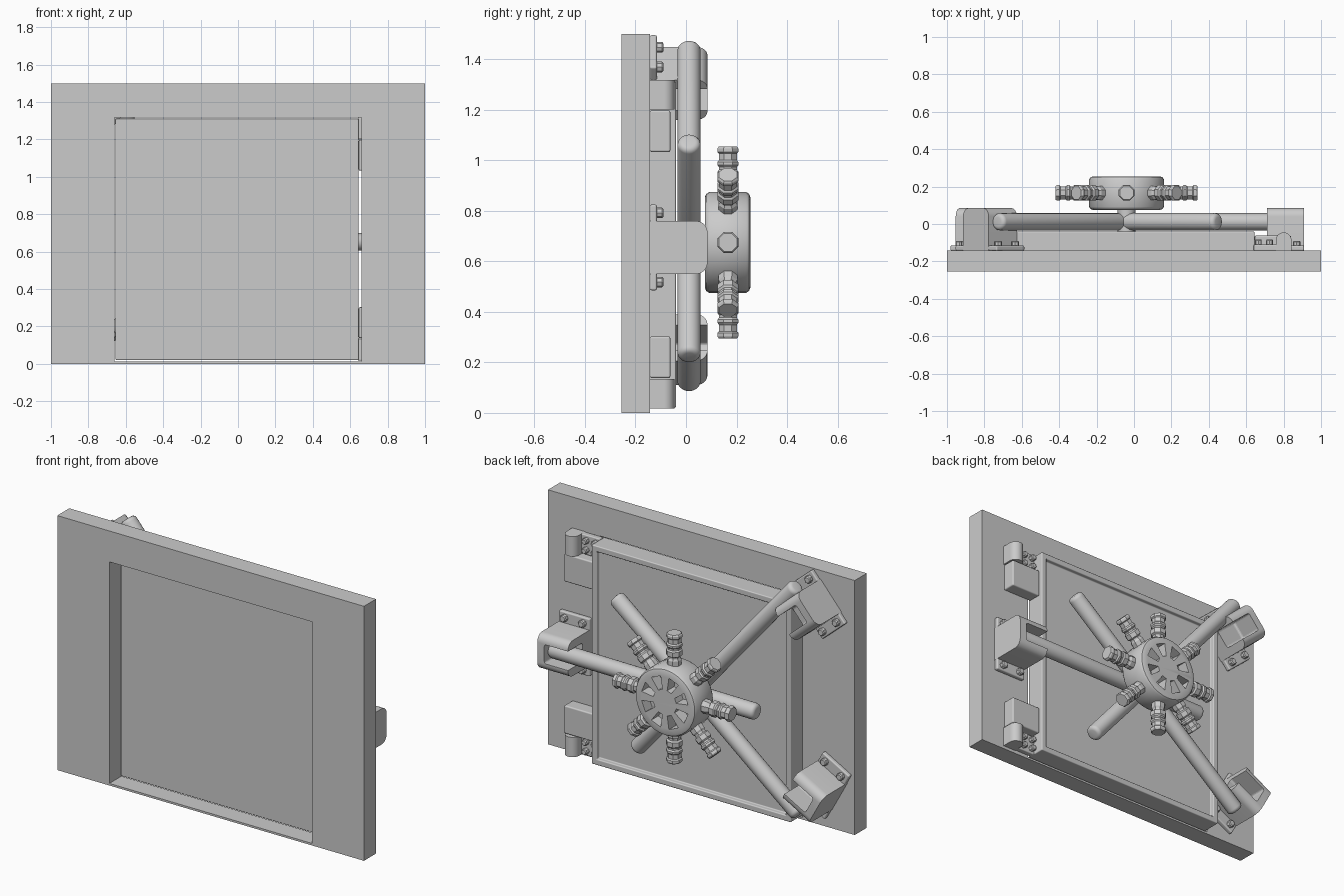
import bpy, bmesh
from math import sin, cos, pi, radians, atan2
from mathutils import Matrix, Vector

if "Cube" in bpy.data.objects:
    bpy.data.objects.remove(bpy.data.objects["Cube"])

HUB = (-0.04, 0.675)
BACK = -0.143          # inner face of the wall


def frame(cx, cz, ang=0.0):
    """Local x runs along ang in the wall plane, local z is world +y."""
    c, s = cos(ang), sin(ang)
    return Matrix(((c, s, 0, cx), (0, 0, 1, 0), (s, -c, 0, cz), (0, 0, 0, 1)))


def along(x, y, z, d):
    return Matrix.Translation((x, y, z)) @ d.to_track_quat('Z', 'Y').to_matrix().to_4x4()


def select(ob):
    bpy.ops.object.select_all(action='DESELECT')
    ob.select_set(True)
    bpy.context.view_layer.objects.active = ob


def bevel_edges(ob, width):
    select(ob)
    m = ob.modifiers.new("bevel", 'BEVEL')
    m.width, m.segments, m.limit_method, m.harden_normals = width, 3, 'ANGLE', True
    bpy.ops.object.modifier_apply(modifier=m.name)


def finish(name, bm, mat=None, bevel=0, smooth=False):
    if mat:
        bm.transform(mat)
    bmesh.ops.recalc_face_normals(bm, faces=bm.faces)
    me = bpy.data.meshes.new(name)
    bm.to_mesh(me)
    bm.free()
    ob = bpy.data.objects.new(name, me)
    bpy.context.collection.objects.link(ob)
    select(ob)
    if bevel:
        bevel_edges(ob, bevel)
    if smooth:
        bpy.ops.object.shade_smooth_by_angle(angle=radians(35))
    return ob


def box(name, lo, hi, mat=None, bevel=0):
    bm = bmesh.new()
    lo, hi = Vector(lo), Vector(hi)
    m = Matrix.Translation((lo + hi) / 2) @ Matrix.Diagonal((*(hi - lo), 1))
    bmesh.ops.create_cube(bm, size=1, matrix=m)
    return finish(name, bm, mat, bevel)


def loft(bm, rings):
    """Skin closed rings of points and cap both ends."""
    rings = [[bm.verts.new(p) for p in r] for r in rings]
    for a, b in zip(rings, rings[1:]):
        for i in range(len(a)):
            j = (i + 1) % len(a)
            bm.faces.new((a[i], a[j], b[j], b[i]))
    bm.faces.new(rings[0][::-1])
    bm.faces.new(rings[-1])


def lathe(name, prof, n, mat, smooth=False, twist=0.0):
    """Turn (height, radius) points about local z."""
    bm = bmesh.new()
    loft(bm, [[(r * cos(twist + 2 * pi * i / n), r * sin(twist + 2 * pi * i / n), h)
               for i in range(n)] for h, r in prof])
    return finish(name, bm, mat, 0, smooth)


def cut(ob, cutter):
    select(ob)
    m = ob.modifiers.new("cut", 'BOOLEAN')
    m.operation, m.solver, m.object = 'DIFFERENCE', 'EXACT', cutter
    bpy.ops.object.modifier_apply(modifier=m.name)
    bpy.data.objects.remove(cutter)


def bolt(x, z, y=-0.115, r=0.021):
    lathe("bolt", [(y - 0.01, r), (y + 0.02, r), (y + 0.025, r * 0.75)], 8, frame(x, z))


# Wall with the doorway cut through
wall = box("wall", (-1, -0.255, 0), (1, BACK, 1.5))
cut(wall, box("opening", (-0.66, -0.4, 0.012), (0.66, 0, 1.318)))

# Door: flat panel with a raised rim on the inside
X0, X1, Z0, Z1 = -0.655, 0.645, 0.02, 1.311
door = box("door", (X0, -0.158, Z0), (X1, -0.04, Z1))
cut(door, box("inset", (X0 + 0.035, -0.065, Z0 + 0.035), (X1 - 0.035, 0.1, Z1 - 0.035)))
bevel_edges(door, 0.006)

# Locking bars crossing behind the wheel, with rounded ends
for name, a, b in (("locking_bar_a", (-0.73, 1.452), (0.312, 0.222)),
                   ("locking_bar_b", (-0.745, 0.113), (0.45, 1.075)),
                   ("locking_bar_c", (0.87, 0.655), (-0.475, 0.643))):
    d = Vector((b[0] - a[0], 0, b[1] - a[1]))
    L, R, e = d.length, 0.046, 0.022
    arc = [(e - e * cos(k * pi / 8), R - e + e * sin(k * pi / 8)) for k in range(5)]
    prof = arc + [(L - h, r) for h, r in reversed(arc)]
    lathe(name, prof, 24, along(a[0], 0.012, a[1], d), True)


# Bar keepers: rounded housing, slot for the bar, bolted flange
def keeper(cx, cz, ang):
    m = frame(cx, cz, ang)
    h, r, top = 0.105, 0.045, 0.085
    prof = [(h, BACK), (-h, BACK)]
    for cw, start in ((-h + r, pi), (h - r, pi / 2)):
        prof += [(cw + r * cos(start - k * pi / 12), top - r + r * sin(start - k * pi / 12))
                 for k in range(7)]
    bm = bmesh.new()
    loft(bm, [[(lx, w, y) for w, y in prof] for lx in (-0.1, 0.1)])
    ob = finish("bar_keeper", bm, None, 0, True)
    cut(ob, box("slot", (-0.2, -0.056, -0.05), (0.055, 0.056, 0.2), None, 0.012))
    ob.data.transform(m)
    box("keeper_flange", (-0.1, -0.17, BACK), (0.1, 0.17, -0.115), m, 0.008)
    for lx in (-0.06, 0.06):
        for ly in (-0.137, 0.137):
            p = m @ Vector((lx, ly, 0))
            bolt(p.x, p.z)


keeper(0.81, 0.655, 0)
for cx, cz in ((-0.77, 1.305), (-0.815, 0.25)):
    keeper(cx, cz, atan2(cz - HUB[1], cx - HUB[0]))

# Hinges, mirrored about the door's mid height
mid = 0.668
for s in (1, -1):
    def hbox(name, x0, x1, y1, a, b, bevel=0):
        z0, z1 = sorted((mid + s * a, mid + s * b))
        box(name, (x0, BACK, z0), (x1, y1, z1), None, bevel)
    hbox("hinge_knuckle", 0.758, 0.842, -0.087, 0.533, 0.65)
    z0 = min(mid + s * 0.533, mid + s * 0.65)
    lathe("hinge_barrel", [(0, 0.042), (0.117, 0.042)], 24, Matrix.Translation((0.8, -0.087, z0)), True)
    hbox("hinge_leaf", 0.64, 0.80, -0.11, 0.533, 0.65, 0.006)
    hbox("hinge_block", 0.645, 0.84, -0.062, 0.365, 0.53, 0.008)
    for x in (0.665, 0.725):
        for dz in (0.565, 0.62):
            bolt(x, mid + s * dz, -0.107, 0.018)

# Wheel hub with eight wedge-shaped recesses
hub_m = frame(*HUB)
lathe("wheel_shaft", [(-0.07, 0.048), (0.1, 0.048)], 24, hub_m, True)
hub = lathe("wheel_hub", [(0.075, 0.18), (0.08, 0.192), (0.092, 0.2), (0.238, 0.2),
                          (0.25, 0.192), (0.255, 0.178)], 32, hub_m, True)
bm = bmesh.new()
for i in range(8):
    t = (i + 0.5) * pi / 4
    rad, tan = Vector((cos(t), sin(t), 0)), Vector((-sin(t), cos(t), 0))
    ring = [rad * a + tan * b for a, b in
            ((0.075, -0.014), (0.15, -0.033), (0.15, 0.033), (0.075, 0.014))]
    loft(bm, [[p + Vector((0, 0, h)) for p in ring] for h in (0.19, 0.3)])
cut(hub, finish("wedges", bm, hub_m))

# Eight ridged hand grips around the hub
grip = [(0.17, 0.04), (0.225, 0.04), (0.235, 0.034), (0.245, 0.034), (0.252, 0.045), (0.28, 0.045),
        (0.288, 0.038), (0.298, 0.038), (0.306, 0.045), (0.318, 0.045), (0.326, 0.038),
        (0.352, 0.038), (0.358, 0.045), (0.372, 0.045), (0.38, 0.039)]
for i in range(8):
    t = i * pi / 4
    lathe("wheel_grip", grip, 8, along(HUB[0], 0.166, HUB[1], Vector((cos(t), 0, sin(t)))), False, pi / 8)
